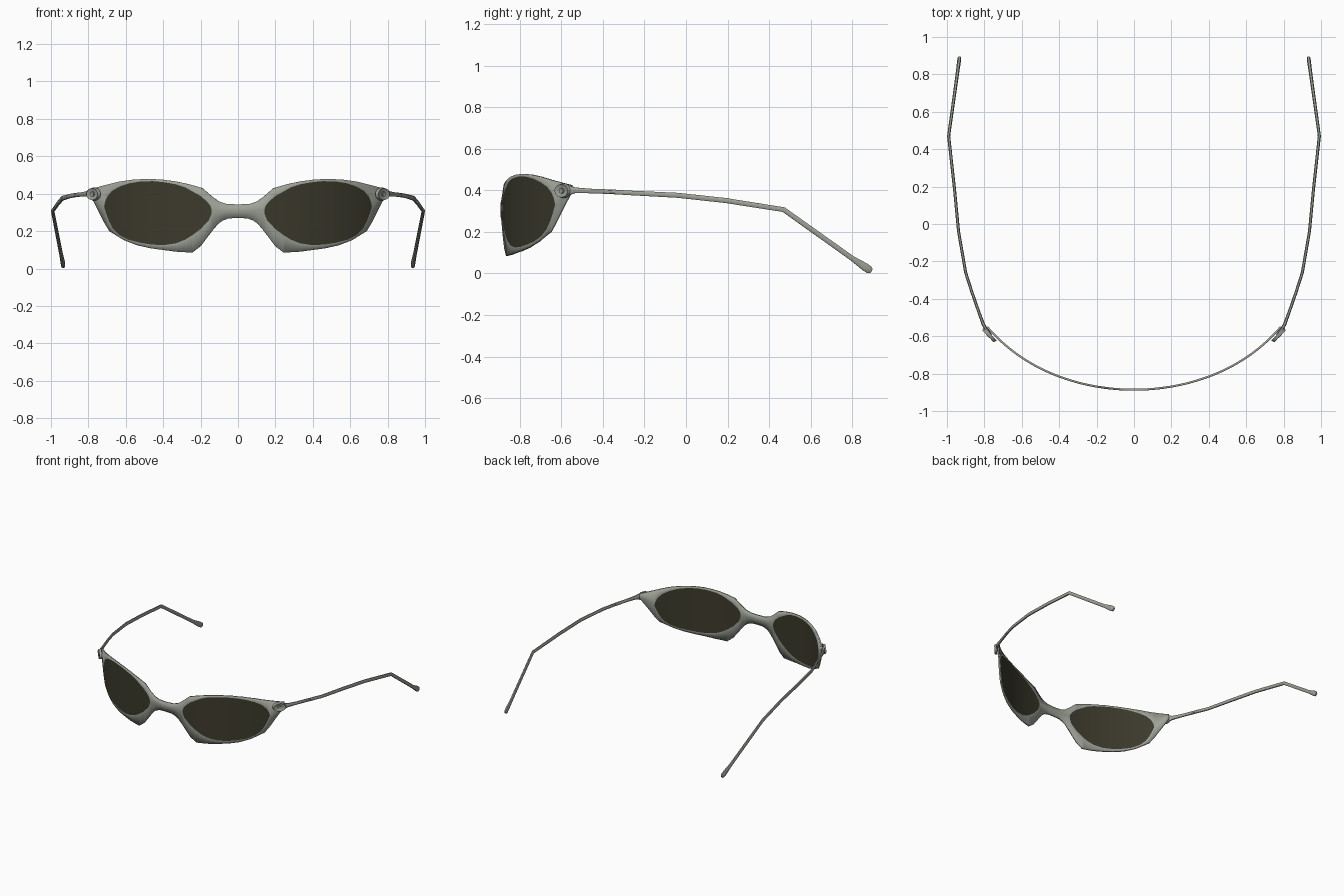
import bpy, bmesh, math
from mathutils import Vector, Matrix

if "Cube" in bpy.data.objects:
    bpy.data.objects.remove(bpy.data.objects["Cube"])


def material(name, rgb):
    m = bpy.data.materials.new(name)
    m.diffuse_color = (*rgb, 1)
    m.use_nodes = True
    m.node_tree.nodes["Principled BSDF"].inputs["Base Color"].default_value = m.diffuse_color
    return m


FRAME = material("grey green frame", (0.34, 0.36, 0.31))
LENS = material("dark olive lens", (0.045, 0.042, 0.025))


def lerp(table, x):
    for (x0, z0), (x1, z1) in zip(table, table[1:]):
        if x <= x1:
            return z0 + (z1 - z0) * (x - x0) / (x1 - x0)
    return table[-1][1]


def wrap(x):
    # depth of the wrap-around front at a given x
    return -0.886 + 0.42 * x**2 + 0.104 * x**4 + 0.16 * x**6


def finish(name, bm, mats, thick=0, angle=35):
    bmesh.ops.recalc_face_normals(bm, faces=bm.faces)
    me = bpy.data.meshes.new(name)
    bm.to_mesh(me)
    bm.free()
    ob = bpy.data.objects.new(name, me)
    bpy.context.collection.objects.link(ob)
    for m in mats:
        me.materials.append(m)
    mir = ob.modifiers.new("mirror", 'MIRROR')
    mir.use_axis[0] = True
    mir.merge_threshold = 0.0005
    if thick:
        s = ob.modifiers.new("thickness", 'SOLIDIFY')
        s.thickness = thick
        s.offset = 0
    bpy.ops.object.select_all(action='DESELECT')
    ob.select_set(True)
    bpy.context.view_layer.objects.active = ob
    bpy.ops.object.shade_smooth_by_angle(angle=math.radians(angle))
    return ob


# Front: outline and lens edges given as height over x, right half
TOP = [(0, .343), (.06, .345), (.10, .358), (.135, .382), (.19, .43), (.26, .45), (.33, .465),
       (.41, .476), (.49, .479), (.56, .475), (.63, .465), (.73, .44), (.785, .425)]
BOT = [(0, .27), (.05, .268), (.08, .257), (.105, .24), (.135, .205), (.20, .12), (.245, .085),
       (.33, .09), (.465, .108), (.54, .125), (.61, .153), (.685, .20), (.715, .25),
       (.765, .35), (.785, .39)]
LENS_TOP = [(0, .31), (.14, .315), (.147, .335), (.165, .358), (.2, .388), (.28, .433), (.33, .45),
            (.385, .46), (.45, .467), (.52, .465), (.58, .455), (.63, .438), (.67, .415),
            (.695, .385), (.707, .355), (.712, .33), (.785, .408)]
LENS_BOT = [(0, .31), (.14, .315), (.142, .29), (.155, .258), (.2, .21), (.24, .18), (.28, .155),
            (.33, .135), (.395, .125), (.46, .128), (.52, .138), (.58, .153), (.63, .178),
            (.665, .213), (.685, .25), (.70, .29), (.712, .33), (.785, .408)]
xs = {round(p[0], 4) for t in (TOP, BOT, LENS_TOP, LENS_BOT) for p in t}
xs = sorted(xs | {round(i * 0.0157, 4) for i in range(50)})
bm = bmesh.new()
cols = []
for x in xs:
    zs = [lerp(t, x) for t in (BOT, LENS_BOT, LENS_TOP, TOP)]
    col = []
    for i, z in enumerate(zs):
        if i == 2 and z - zs[1] < 1e-4:
            col.append(col[1])
        else:
            col.append(bm.verts.new((x, wrap(x), z)))
    cols.append(col)
for a, b in zip(cols, cols[1:]):
    for i in range(3):
        vs = list(dict.fromkeys((a[i], b[i], b[i + 1], a[i + 1])))
        if len(vs) > 2:
            bm.faces.new(vs).material_index = 1 if i == 1 else 0
finish("front_frame_and_lenses", bm, [FRAME, LENS], thick=0.011)

# Temple arms: lofted bar, each row is x, y, z, half width, half height
ARM = [(.765, -.595, .400, .007, .026), (.790, -.565, .400, .009, .024),
       (.806, -.535, .400, .009, .014), (.830, -.47, .397, .008, .011),
       (.868, -.36, .393, .008, .011), (.900, -.26, .387, .008, .011),
       (.938, -.04, .376, .008, .012), (.960, .19, .351, .008, .012),
       (.991, .47, .307, .008, .012), (.945, .80, .072, .009, .012),
       (.937, .86, .032, .010, .019), (.934, .882, .017, .010, .018),
       (.933, .893, .012, .006, .009)]
bm = bmesh.new()
rings = []
for i, (x, y, z, w, h) in enumerate(ARM):
    a, b = ARM[max(i - 1, 0)], ARM[min(i + 1, len(ARM) - 1)]
    d = (Vector(b[:3]) - Vector(a[:3])).normalized()
    side = d.cross(Vector((0, 0, 1))).normalized()
    up = side.cross(d)
    prof = [(1, .5), (.5, 1), (-.5, 1), (-1, .5), (-1, -.5), (-.5, -1), (.5, -1), (1, -.5)]
    rings.append([bm.verts.new(Vector((x, y, z)) + side * u * w + up * v * h) for u, v in prof])
for a, b in zip(rings, rings[1:]):
    for i in range(8):
        j = (i + 1) % 8
        bm.faces.new((a[i], a[j], b[j], b[i]))
bm.faces.new(rings[0])
bm.faces.new(rings[-1])
finish("temple_arms", bm, [FRAME])


# Hinge plates: oval discs facing outward, with a raised round screw in a groove
def disc(name, radius, stretch, depth, out, groove):
    b = bmesh.new()
    bmesh.ops.create_cone(b, cap_ends=True, segments=24, radius1=radius, radius2=radius * .9,
                          depth=depth)
    top = max(b.faces, key=lambda f: f.calc_center_median().z)
    bmesh.ops.inset_individual(b, faces=[top], thickness=radius * .35)
    bmesh.ops.translate(b, verts=top.verts, vec=(0, 0, groove))
    n = Vector((.72, -.69, 0))
    t = Vector((.69, .72, 0))
    up = Vector((0, 0, 1))
    c = Vector((.768, -.588, .398)) + n * out
    m = Matrix((t, up, n)).transposed().to_4x4()
    m.translation = c
    b.transform(m @ Matrix.Diagonal((stretch, 1, 1, 1)))
    finish(name, b, [FRAME])


disc("hinge_plates", .035, 1.4, .018, .009, -.006)
disc("hinge_screws", .014, 1.1, .010, .014, -.002)
